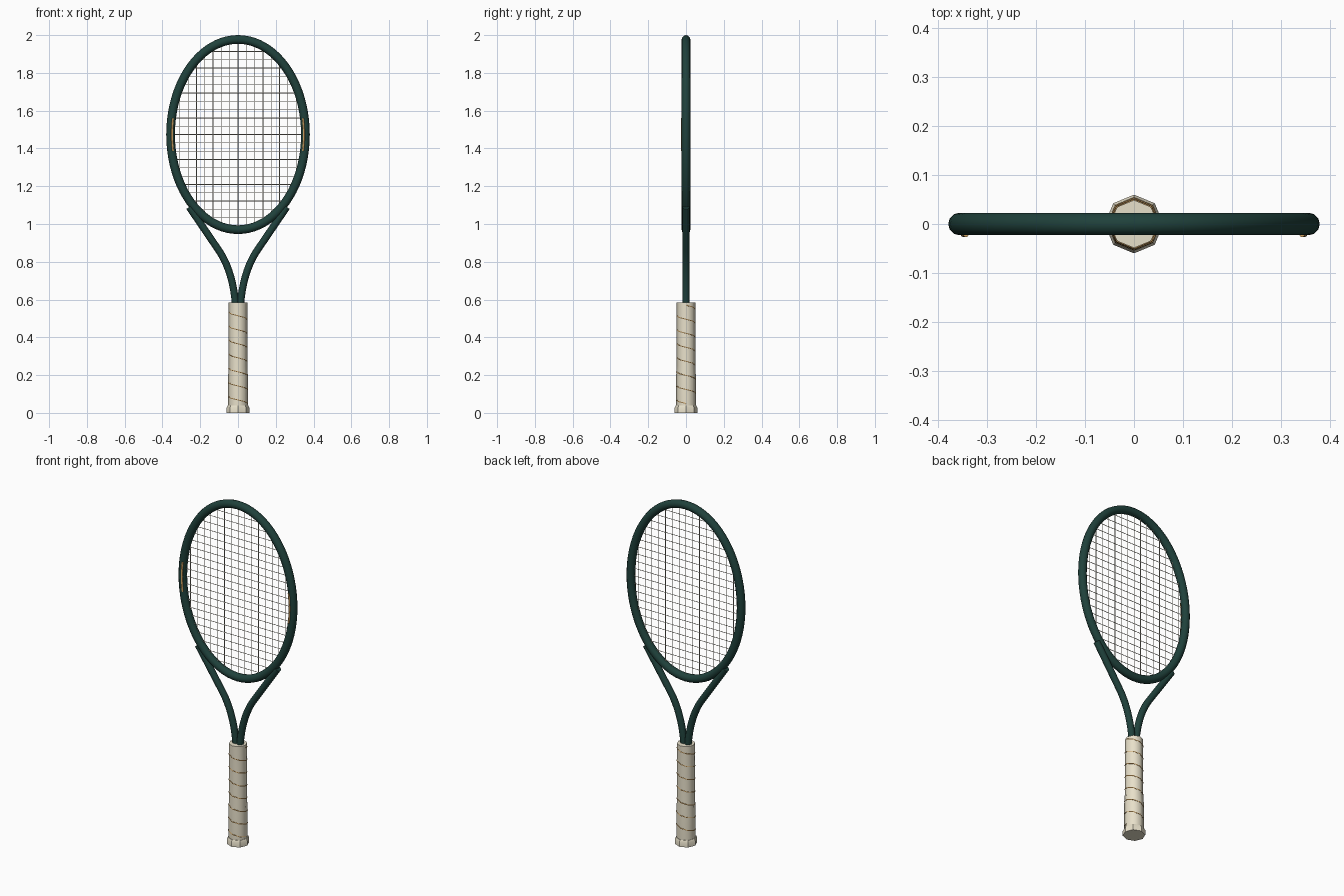
import bpy, bmesh
from math import sin, cos, pi, radians, sqrt
from mathutils import Vector

if "Cube" in bpy.data.objects:
    bpy.data.objects.remove(bpy.data.objects["Cube"])


def material(name, r, g, b):
    m = bpy.data.materials.new(name)
    m.use_nodes = True
    m.diffuse_color = (r, g, b, 1)
    m.node_tree.nodes["Principled BSDF"].inputs["Base Color"].default_value = (r, g, b, 1)
    return m


GREEN = material("dark green", 0.014, 0.053, 0.044)
CREAM = material("cream", 0.82, 0.76, 0.60)
GOLD = material("gold", 0.65, 0.38, 0.13)
STRING = material("off-white string", 0.80, 0.76, 0.64)


def finish(name, bm, mat, smooth):
    bmesh.ops.recalc_face_normals(bm, faces=bm.faces)
    mesh = bpy.data.meshes.new(name)
    bm.to_mesh(mesh)
    bm.free()
    ob = bpy.data.objects.new(name, mesh)
    bpy.context.collection.objects.link(ob)
    mesh.materials.append(mat)
    bpy.ops.object.select_all(action='DESELECT')
    ob.select_set(True)
    bpy.context.view_layer.objects.active = ob
    bpy.ops.object.shade_smooth_by_angle(angle=radians(smooth))


def skin(bm, rings, closed=False):
    """Bridge successive rings of points, capping open ends."""
    loops = [[bm.verts.new(p) for p in ring] for ring in rings]
    n = len(loops[0])
    pairs = list(zip(loops, loops[1:])) + ([(loops[-1], loops[0])] if closed else [])
    for a, b in pairs:
        for i in range(n):
            j = (i + 1) % n
            bm.faces.new((a[i], a[j], b[j], b[i]))
    if not closed:
        bm.faces.new(loops[0])
        bm.faces.new(loops[-1])


def tube(bm, pts, radius, sides, up, closed=False):
    """Sweep a round section along a path."""
    pts = [Vector(p) for p in pts]
    up, last, rings = Vector(up), len(pts) - 1, []
    for i, p in enumerate(pts):
        after = pts[(i + 1) % len(pts)] if closed else pts[min(i + 1, last)]
        before = pts[i - 1] if closed else pts[max(i - 1, 0)]
        t = (after - before).normalized()
        side = t.cross(up).normalized()
        top = side.cross(t)
        rings.append([p + radius * (cos(a) * side + sin(a) * top)
                      for a in (2 * pi * k / sides for k in range(sides))])
    skin(bm, rings, closed)


CZ, RX, RZ = 1.4735, 0.357, 0.5035   # head centre height and centreline radii
Y = (0, 1, 0)


def on_head(angle, inset=0, y=0):
    return ((RX - inset) * cos(angle), y, CZ + (RZ - inset) * sin(angle))


# Head hoop
bm = bmesh.new()
tube(bm, [on_head(2 * pi * i / 80) for i in range(80)], 0.023, 12, Y, True)
finish("head_frame", bm, GREEN, 50)

# Throat arms, each a straight run that curves into the handle
for sign, side in ((1, "left"), (-1, "right")):
    ctrl = [Vector((sign * x, 0, z)) for x, z in
            ((0.105, 0.865), (0.025, 0.75), (0.012, 0.56))]
    path = [Vector((sign * 0.258, 0, 1.09))]
    for i in range(17):
        t = i / 16
        path.append((1 - t) ** 2 * ctrl[0] + 2 * t * (1 - t) * ctrl[1] + t * t * ctrl[2])
    bm = bmesh.new()
    tube(bm, path, 0.019, 12, Y)
    finish("throat_" + side, bm, GREEN, 50)

    # Gold trim line on the front of the hoop
    bm = bmesh.new()
    mid = 0 if sign > 0 else pi
    tube(bm, [on_head(mid + radians(a), 0.008, -0.0215) for a in range(-10, 11, 2)],
         0.0055, 8, Y)
    finish("trim_" + side, bm, GOLD, 60)

# String bed
STEP, R = 0.044, 0.0018
bm = bmesh.new()
for i in range(-7, 8):
    x = i * STEP
    h = RZ * sqrt(1 - (x / RX) ** 2)
    tube(bm, [(x, 0.001, CZ - h), (x, 0.001, CZ + h)], R, 6, Y)
finish("main_strings", bm, STRING, 70)
bm = bmesh.new()
for i in range(-10, 11):
    z = i * STEP
    w = RX * sqrt(1 - (z / RZ) ** 2)
    tube(bm, [(-w, -0.001, CZ + z), (w, -0.001, CZ + z)], R, 6, Y)
finish("cross_strings", bm, STRING, 70)


def octagon_stack(name, profile, smooth):
    bm = bmesh.new()
    skin(bm, [[(r * cos(k * pi / 4), r * sin(k * pi / 4), z) for k in range(8)]
              for r, z in profile])
    finish(name, bm, CREAM, smooth)


# Eight-sided handle with softened edges, and butt cap
octagon_stack("grip", ((0.052, 0.02), (0.052, 0.20), (0.049, 0.25), (0.049, 0.585)), 60)
octagon_stack("butt_cap", ((0.06, 0), (0.06, 0.028), (0.055, 0.038)), 30)

# Wrap seam spiralling down the flats of the grip
bm = bmesh.new()
TURNS, SIDES = 7, 8
helix = []
for i in range(TURNS * SIDES + 1):
    a = 2 * pi * i / SIDES
    z = 0.57 - 0.52 * i / (TURNS * SIDES)
    r = 0.049 + 0.003 * min(1, max(0, (0.25 - z) / 0.05))
    helix.append((r * cos(a), r * sin(a), z))
tube(bm, helix, 0.0026, 6, (0, 0, 1))
finish("grip_seam", bm, GOLD, 60)
